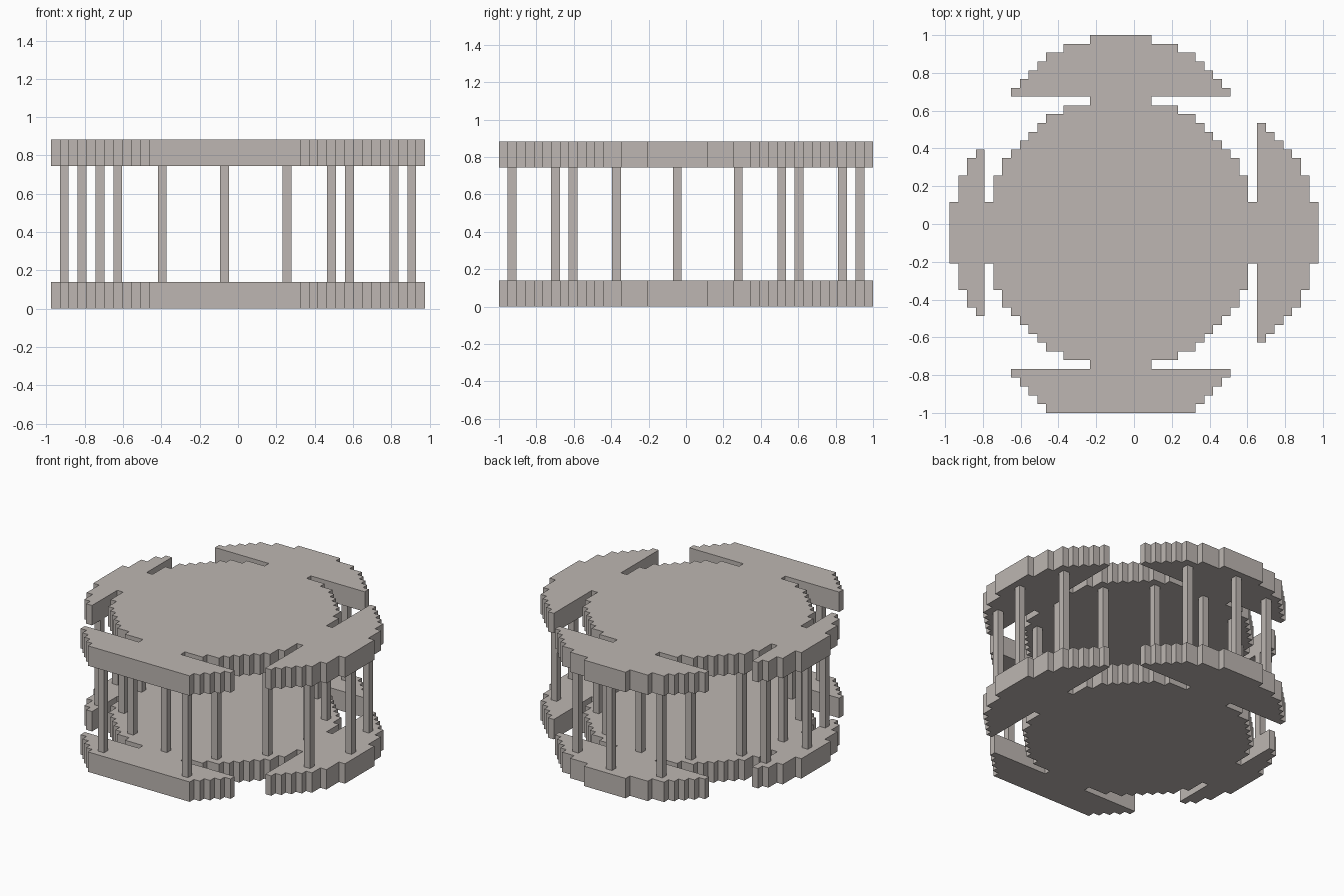
import bpy
import bmesh
from mathutils import Matrix

cube = bpy.data.objects.get("Cube")
if cube:
    bpy.data.objects.remove(cube, do_unlink=True)

UNIT = 2 / 43                 # one block
CENTRE_X, CENTRE_Y = -1.5, -1.0   # disc centre, in blocks
FRONT_LIMIT = -20             # the front wing is cut off straight here
PLATE, TALL = 3, 19           # plate thickness and total height, in blocks
# Wing directions and how far each one is shifted outwards
WINGS = [(1, 0, 7), (-1, 0, 4), (0, 1, 7), (0, -1, 7)]

stone = bpy.data.materials.new("warm_grey_stone")
stone.use_nodes = True
colour = (0.51, 0.47, 0.445, 1)
stone.diffuse_color = colour
stone.node_tree.nodes["Principled BSDF"].inputs["Base Color"].default_value = colour


def finish(name, bm):
    bmesh.ops.recalc_face_normals(bm, faces=bm.faces[:])
    mesh = bpy.data.meshes.new(name)
    bm.to_mesh(mesh)
    bm.free()
    mesh.materials.append(stone)
    obj = bpy.data.objects.new(name, mesh)
    bpy.context.collection.objects.link(obj)
    return obj


def disc_cells():
    return [(x, y) for x in range(-15, 16) for y in range(-15, 16)
            if x * x + y * y <= 236]


def shifted(cells, dx, dy, shift):
    """Move cells outwards and keep those beyond the central disc."""
    moved = [(x + dx * shift, y + dy * shift) for x, y in cells]
    return [(x, y) for x, y in moved
            if x * dx + y * dy > 15 and y >= FRONT_LIMIT]


def with_wings(cells):
    result = set(cells)
    for wing in WINGS:
        result.update(shifted(cells, *wing))
    return sorted(result)


def plate(name, bottom):
    """Stepped disc with four wings, extruded from a block outline."""
    bm = bmesh.new()
    corners = {}

    def corner(x, y):
        if (x, y) not in corners:
            corners[x, y] = bm.verts.new(((x + CENTRE_X - 0.5) * UNIT,
                                          (y + CENTRE_Y - 0.5) * UNIT,
                                          bottom * UNIT))
        return corners[x, y]

    for x, y in with_wings(disc_cells()):
        bm.faces.new([corner(x, y), corner(x + 1, y),
                      corner(x + 1, y + 1), corner(x, y + 1)])
    bmesh.ops.dissolve_limit(bm, angle_limit=0.01, verts=bm.verts[:], edges=bm.edges[:])
    top = bmesh.ops.extrude_face_region(bm, geom=bm.faces[:], use_keep_orig=True)
    raised = [v for v in top["geom"] if isinstance(v, bmesh.types.BMVert)]
    bmesh.ops.translate(bm, verts=raised, vec=(0, 0, PLATE * UNIT))
    return finish(name, bm)


def post(name, x, y):
    bm = bmesh.new()
    height = TALL - 2 * PLATE
    place = Matrix.Translation(((x + CENTRE_X) * UNIT, (y + CENTRE_Y) * UNIT,
                                TALL / 2 * UNIT))
    size = Matrix.Diagonal((UNIT, UNIT, height * UNIT, 1))
    bmesh.ops.create_cube(bm, size=1, matrix=place @ size)
    return finish(name, bm)


# Floor and roof plates
plate("lower_plate", 0)
plate("upper_plate", TALL - PLATE)

# Ring of posts round the disc, repeated on the wings
ring = [(sx * x, sy * y) for x, y in ((12, 7), (7, 12)) for sx in (-1, 1) for sy in (-1, 1)]
ring += [(14, 0), (-14, 0), (0, 14), (0, -14)]
for number, (x, y) in enumerate(with_wings(ring), 1):
    post(f"post_{number}", x, y)
